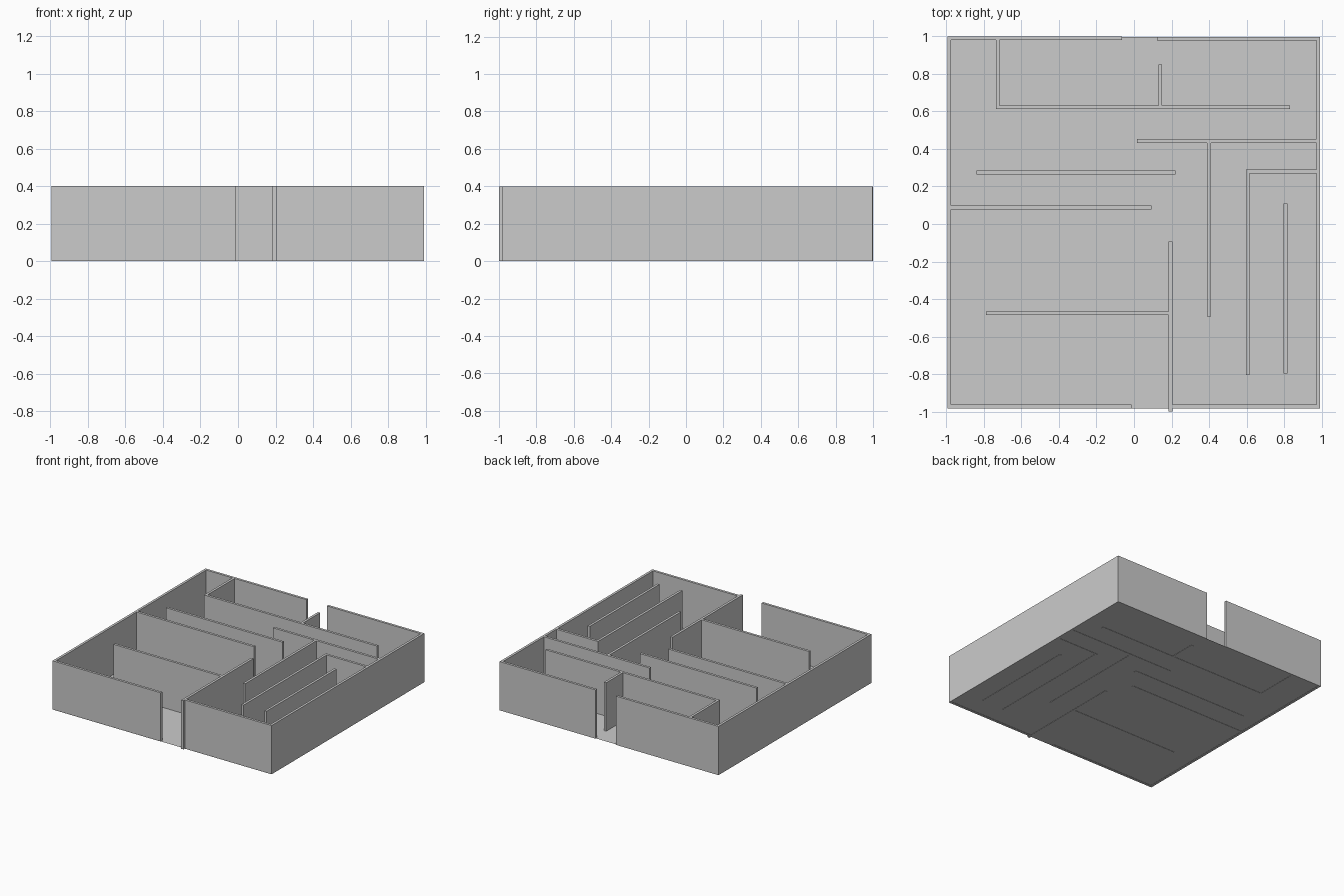
import bpy

if "Cube" in bpy.data.objects:
    bpy.data.objects.remove(bpy.data.objects["Cube"])

HEIGHT = 0.4
T = 0.02  # wall thickness


def block(name, x0, x1, y0, y1, z0=0.0, z1=HEIGHT):
    bpy.ops.mesh.primitive_cube_add(size=1, location=((x0 + x1) / 2, (y0 + y1) / 2, (z0 + z1) / 2))
    ob = bpy.context.object
    ob.name = name
    ob.scale = (x1 - x0, y1 - y0, z1 - z0)
    bpy.ops.object.transform_apply(location=False, rotation=False, scale=True)
    return ob


def wall_x(name, x0, x1, y):
    """Wall running along x, centred on y."""
    block(name, x0, x1, y - T / 2, y + T / 2)


def wall_y(name, x, y0, y1):
    """Wall running along y, centred on x."""
    block(name, x - T / 2, x + T / 2, y0, y1)


# Floor: single thin sheet
bpy.ops.mesh.primitive_plane_add(size=1, location=(0, 0.006, 0.002))
floor = bpy.context.object
floor.name = "floor"
floor.scale = (1.985, 1.98, 1)
bpy.ops.object.transform_apply(location=False, rotation=False, scale=True)

# Outer walls, with an entrance in front and an exit at the back
wall_y("left_outer_wall", -0.985, -0.983, 1.0)
wall_y("right_outer_wall", 0.983, -0.983, 0.998)
wall_x("front_left_wall", -0.995, -0.013, -0.973)
wall_x("front_right_wall", 0.19, 0.993, -0.973)
wall_x("back_left_wall", -0.995, -0.065, 0.99)
wall_x("back_right_wall", 0.122, 0.993, 0.988)

# Inner walls running left to right
for x0, x1, y in [
    (-0.737, 0.833, 0.622),
    (0.015, 0.983, 0.442),
    (-0.84, 0.22, 0.275),
    (-0.985, 0.092, 0.088),
    (0.596, 0.983, 0.28),
    (-0.79, 0.195, -0.476),
]:
    wall_x("cross_wall", x0, x1, y)

# Inner walls running front to back
for x, y0, y1 in [
    (-0.727, 0.612, 0.99),
    (0.14, 0.622, 0.85),
    (0.4, -0.492, 0.442),
    (0.606, -0.806, 0.29),
    (0.808, -0.797, 0.108),
    (0.195, -1.0, -0.092),
]:
    wall_y("long_wall", x, y0, y1)
